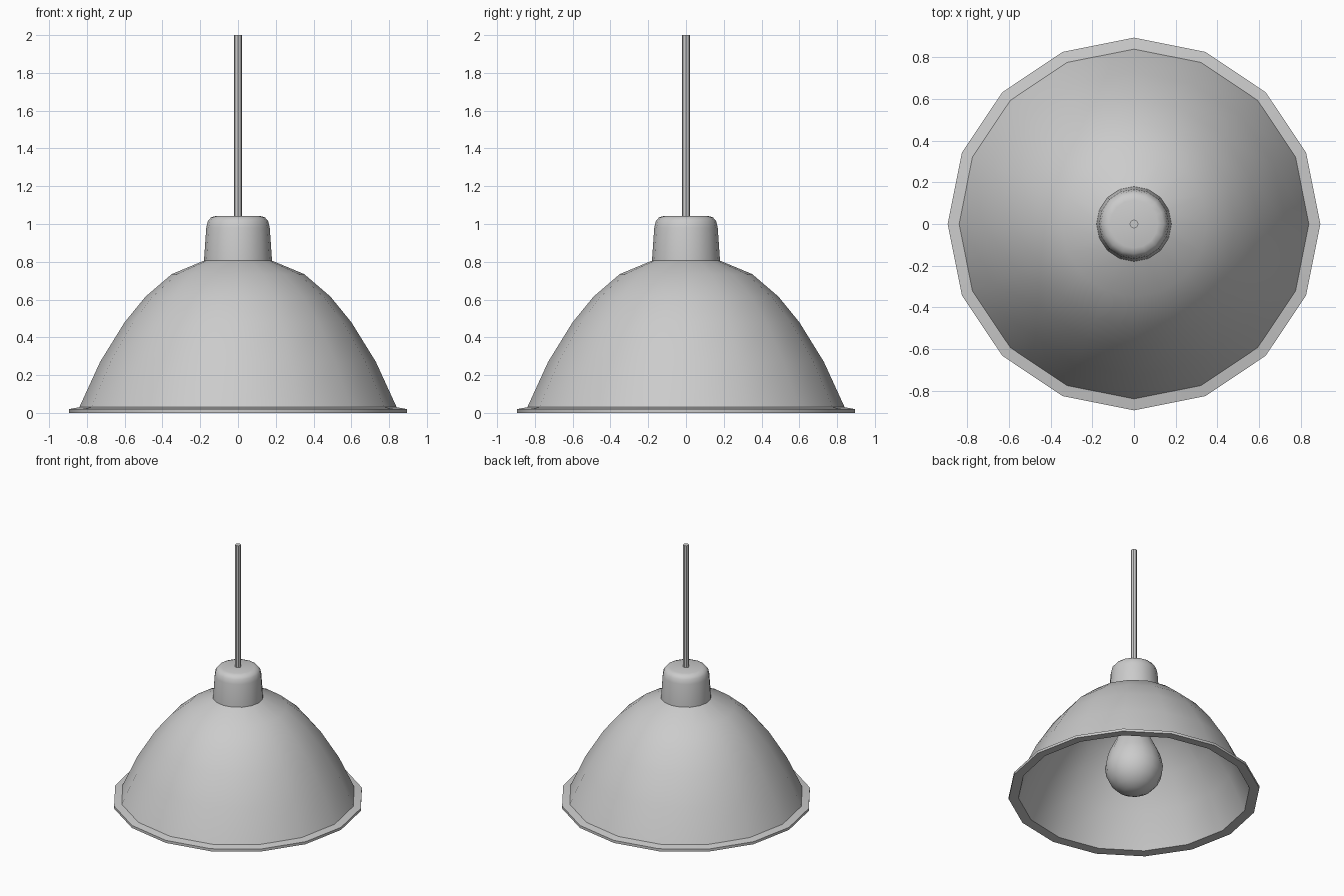
import bpy, math

if "Cube" in bpy.data.objects:
    bpy.data.objects.remove(bpy.data.objects["Cube"])


def lathe(name, profile, sides, closed=False, angle=40):
    """Revolve an (r, z) profile about z; r = 0 becomes a single pole vertex."""
    verts, rings, faces = [], [], []
    for r, z in profile:
        if r == 0:
            rings.append([len(verts)] * sides)
            verts.append((0, 0, z))
        else:
            rings.append(list(range(len(verts), len(verts) + sides)))
            verts += [(r * math.cos(2 * math.pi * i / sides),
                       r * math.sin(2 * math.pi * i / sides), z) for i in range(sides)]
    pairs = list(zip(rings, rings[1:])) + ([(rings[-1], rings[0])] if closed else [])
    for a, b in pairs:
        for i in range(sides):
            j = (i + 1) % sides
            faces.append(list(dict.fromkeys((a[i], a[j], b[j], b[i]))))
    mesh = bpy.data.meshes.new(name)
    mesh.from_pydata(verts, [], faces)
    obj = bpy.data.objects.new(name, mesh)
    bpy.context.collection.objects.link(obj)
    bpy.ops.object.select_all(action='DESELECT')
    obj.select_set(True)
    bpy.context.view_layer.objects.active = obj
    bpy.ops.object.shade_smooth_by_angle(angle=math.radians(angle))
    return obj


# Thin-walled dome with a flat flange: inner wall down, flange, outer wall up
outer = [(0.84, 0.03), (0.73, 0.27), (0.60, 0.48), (0.49, 0.615), (0.35, 0.735), (0.17, 0.81)]
inner = [(0.16, 0.79), (0.335, 0.717), (0.474, 0.60), (0.583, 0.467), (0.712, 0.26), (0.825, 0.005)]
lathe("shade", inner + [(0.895, 0.0), (0.895, 0.02)] + outer, 16, closed=True)

# Cap above the dome
lathe("cap", [(0, 0.79), (0.18, 0.79), (0.18, 0.81), (0.168, 0.98), (0.16, 1.015),
              (0.143, 1.035), (0.115, 1.043), (0, 1.043)], 16)

# Hanging cord
lathe("cord", [(0, 1.03), (0.021, 1.03), (0.021, 2.0), (0, 2.0)], 8)

# Bulb: round globe tapering into a neck that meets the cap
globe = [(0.207 * math.sin(math.radians(t)), 0.21 - 0.207 * math.cos(math.radians(t)))
         for t in range(20, 111, 18)]
lathe("bulb", [(0, 0.003)] + globe + [(0.185, 0.315), (0.145, 0.40), (0.105, 0.48),
                                     (0.09, 0.56), (0.09, 0.79), (0, 0.79)], 16)
